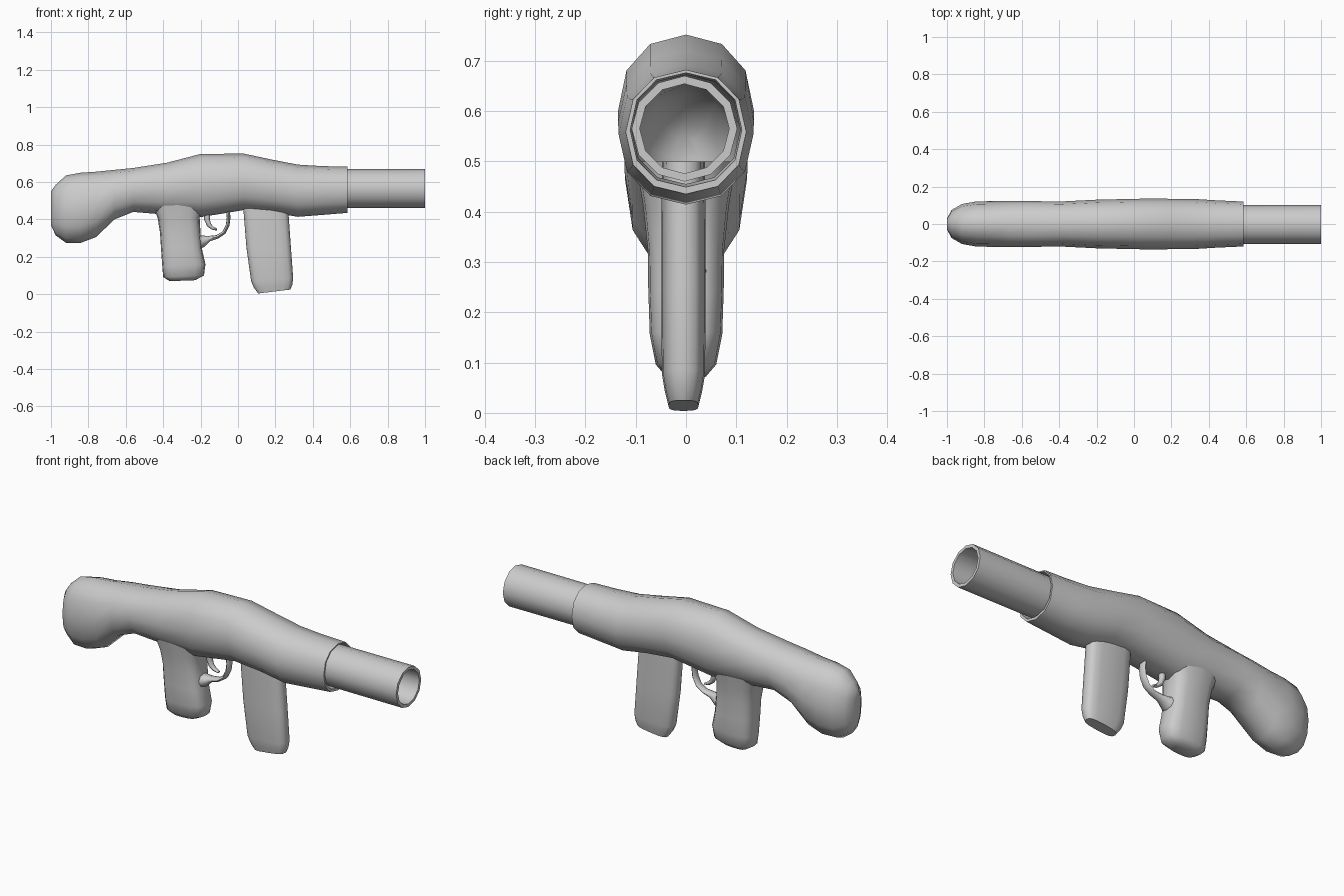
import bpy, bmesh, math
from mathutils import Vector

if "Cube" in bpy.data.objects:
    bpy.data.objects.remove(bpy.data.objects["Cube"])


def loft(name, rings, cap_start=True, cap_end=True, angle=40):
    """Skin a list of equally sized rings of points."""
    bm = bmesh.new()
    vs = [[bm.verts.new(p) for p in r] for r in rings]
    n = len(rings[0])
    for a, b in zip(vs, vs[1:]):
        for i in range(n):
            j = (i + 1) % n
            bm.faces.new((a[i], a[j], b[j], b[i]))
    if cap_start:
        bm.faces.new(vs[0][::-1])
    if cap_end:
        bm.faces.new(vs[-1])
    bmesh.ops.recalc_face_normals(bm, faces=bm.faces)
    me = bpy.data.meshes.new(name)
    bm.to_mesh(me)
    bm.free()
    ob = bpy.data.objects.new(name, me)
    bpy.context.collection.objects.link(ob)
    bpy.ops.object.select_all(action='DESELECT')
    bpy.context.view_layer.objects.active = ob
    ob.select_set(True)
    bpy.ops.object.shade_smooth_by_angle(angle=math.radians(angle))
    return ob


def oval(n, power):
    """Unit superellipse; the first point sits on the second axis."""
    def f(v):
        return math.copysign(abs(v) ** power, v) if abs(v) > 1e-6 else 0
    return [(f(math.sin(2 * math.pi * i / n)), f(math.cos(2 * math.pi * i / n)))
            for i in range(n)]


def section_x(x, bottom, top, half, power=0.92, n=12, yc=0.0):
    zc, h = (bottom + top) / 2, (top - bottom) / 2
    return [(x, yc + half * a, zc + h * b) for a, b in oval(n, power)]


def section_z(x0, z0, x1, z1, half, power=0.65, n=16, yc=0.0):
    # Section running from rear point (x0, z0) to front point (x1, z1)
    return [((x0 + x1) / 2 + (x1 - x0) / 2 * b, yc + half * a,
             (z0 + z1) / 2 + (z1 - z0) / 2 * b) for a, b in oval(n, power)]


def tube(name, path, radii, widths, n=8):
    """Sweep an oval section along a path in the xz plane."""
    rings = []
    for i, (x, z) in enumerate(path):
        p, q = path[max(i - 1, 0)], path[min(i + 1, len(path) - 1)]
        t = Vector((q[0] - p[0], 0, q[1] - p[1])).normalized()
        nrm = Vector((-t.z, 0, t.x))
        rings.append([Vector((x, 0, z)) + nrm * (radii[i] * b) + Vector((0, widths[i] * a, 0))
                      for a, b in oval(n, 1)])
    return loft(name, rings, angle=60)


# Body with stock: x, bottom, top, half width; hollow at the front
body = [
    (-1.0, 0.37, 0.55, 0.03), (-0.975, 0.315, 0.585, 0.075),
    (-0.92, 0.275, 0.635, 0.107), (-0.84, 0.275, 0.65, 0.121),
    (-0.76, 0.305, 0.655, 0.122), (-0.66, 0.4, 0.665, 0.123),
    (-0.56, 0.44, 0.675, 0.122), (-0.38, 0.425, 0.703, 0.121),
    (-0.2, 0.412, 0.75, 0.13), (0.03, 0.45, 0.752, 0.135),
    (0.18, 0.437, 0.72, 0.135), (0.32, 0.414, 0.693, 0.134),
    (0.45, 0.424, 0.685, 0.126), (0.585, 0.435, 0.682, 0.12),
    (0.585, 0.449, 0.676, 0.111), (0.5, 0.455, 0.672, 0.108)]
loft("body", [section_x(*s) for s in body], cap_end=False)

# Barrel tube with an open bore
barrel = [(0.48, 0.104), (1.0, 0.105), (1.0, 0.089), (0.48, 0.089)]
loft("barrel", [section_x(x, 0.565 - r, 0.565 + r, r, 1, 12, -0.003)
                for x, r in barrel], cap_start=False, cap_end=False)

# Pistol grip: rear x, rear z, front x, front z, half width
grip = [
    (-0.47, 0.5, -0.17, 0.5, 0.1), (-0.43, 0.41, -0.205, 0.41, 0.085),
    (-0.417, 0.33, -0.2, 0.32, 0.076), (-0.412, 0.25, -0.192, 0.24, 0.075),
    (-0.405, 0.15, -0.174, 0.16, 0.072), (-0.4, 0.092, -0.182, 0.1, 0.06),
    (-0.365, 0.07, -0.23, 0.075, 0.04)]
loft("pistol_grip", [section_z(*s) for s in grip], angle=60)

# Magazine
mag = [
    (0.025, 0.5, 0.265, 0.5, 0.043), (0.045, 0.25, 0.283, 0.25, 0.044),
    (0.07, 0.07, 0.295, 0.085, 0.043), (0.085, 0.035, 0.29, 0.05, 0.037),
    (0.108, 0.004, 0.28, 0.025, 0.03)]
loft("magazine", [section_z(*s, yc=-0.005) for s in mag], angle=50)

# Trigger guard, flaring where it meets the grip
guard = [(-0.225, 0.28), (-0.19, 0.283), (-0.155, 0.297), (-0.11, 0.307),
         (-0.075, 0.33), (-0.055, 0.37), (-0.05, 0.41), (-0.055, 0.46)]
tube("trigger_guard", guard, [0.045, 0.032, 0.015, 0.01, 0.01, 0.01, 0.01, 0.01],
     [0.05, 0.036, 0.025, 0.022, 0.022, 0.022, 0.022, 0.022])

# Trigger
trigger = [(-0.165, 0.45), (-0.166, 0.4), (-0.155, 0.37), (-0.135, 0.353), (-0.112, 0.345)]
tube("trigger", trigger, [0.017, 0.015, 0.012, 0.009, 0.005],
     [0.018, 0.017, 0.015, 0.013, 0.01])
